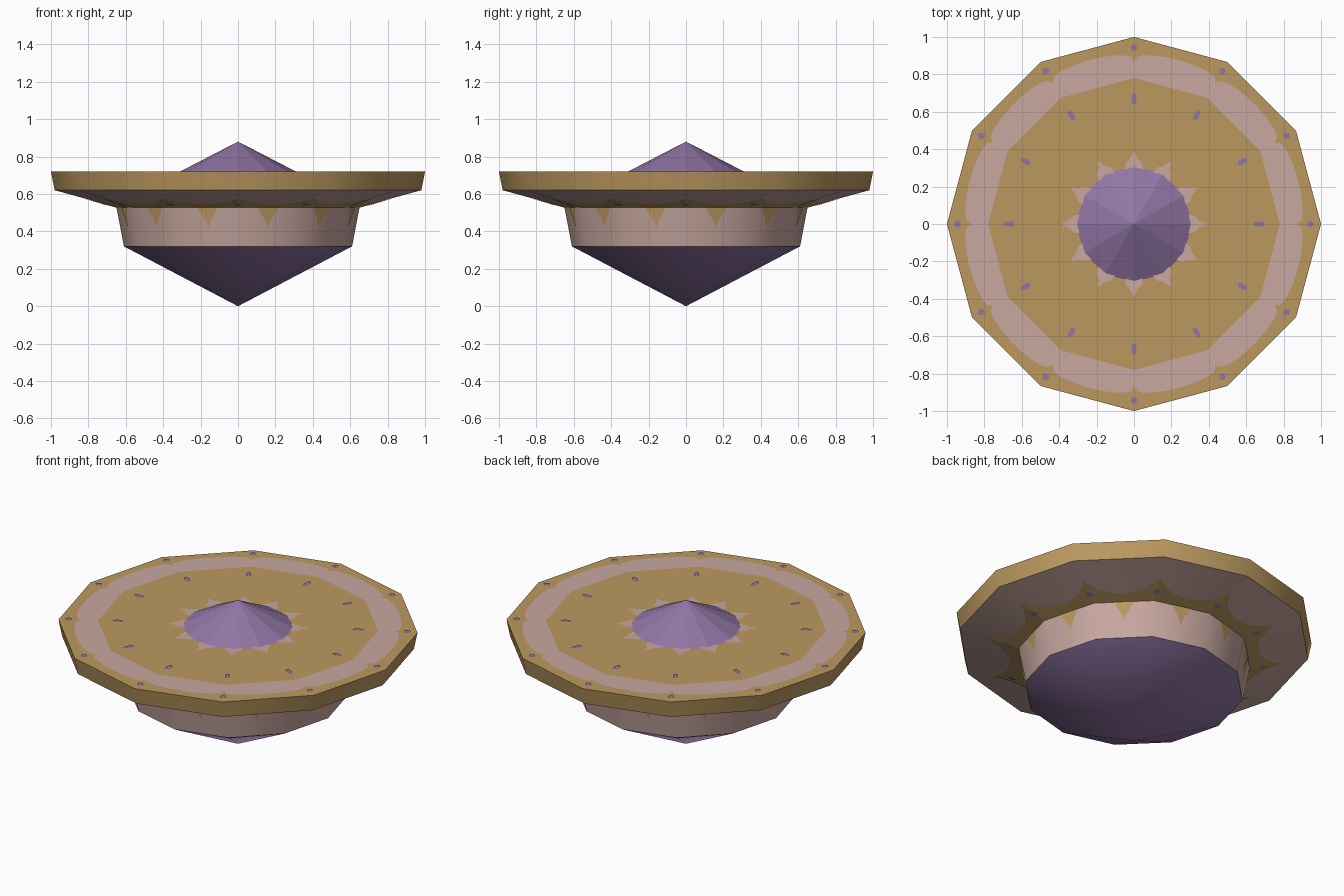
import bpy, bmesh, math

if "Cube" in bpy.data.objects:
    bpy.data.objects.remove(bpy.data.objects["Cube"])

SIDES = 12
STEP = 2 * math.pi / SIDES


def srgb(c):
    return tuple(((v / 255 + 0.055) / 1.055) ** 2.4 for v in c) + (1,)


def material(name, rgb):
    m = bpy.data.materials.new(name)
    m.diffuse_color = srgb(rgb)
    m.use_nodes = True
    m.node_tree.nodes["Principled BSDF"].inputs["Base Color"].default_value = m.diffuse_color
    return m


GOLD = material("gold", (187, 153, 95))
PINK = material("dusty pink", (200, 168, 160))
PURPLE = material("purple", (146, 118, 166))


def finish(name, bm, mats, smooth=False):
    bmesh.ops.remove_doubles(bm, verts=bm.verts, dist=1e-5)
    me = bpy.data.meshes.new(name)
    bm.to_mesh(me)
    bm.free()
    for m in mats:
        me.materials.append(m)
    ob = bpy.data.objects.new(name, me)
    bpy.context.collection.objects.link(ob)
    if smooth:
        bpy.ops.object.select_all(action='DESELECT')
        ob.select_set(True)
        bpy.context.view_layer.objects.active = ob
        bpy.ops.object.shade_smooth_by_angle(angle=math.radians(35))
    return ob


def on_side(seg, u, t, off=0.003):
    """Point on the 12-sided band seg: u counts sides around, t runs along the profile."""
    (r0, z0), (r1, z1) = seg
    dr, dz = r1 - r0, z1 - z0
    n = math.hypot(dr, dz)
    r = r0 + dr * t + off * dz / n
    z = z0 + dz * t - off * dr / n
    r *= math.cos(STEP / 2) / math.cos((u % 1 - 0.5) * STEP)
    return (r * math.cos(u * STEP), r * math.sin(u * STEP), z)


def lathe(name, profile, mats, smooth):
    bm = bmesh.new()
    for i, seg in enumerate(zip(profile, profile[1:])):
        for k in range(SIDES):
            pts = [on_side(seg, k, 0, 0), on_side(seg, k + 1, 0, 0),
                   on_side(seg, k + 1, 1, 0), on_side(seg, k, 1, 0)]
            if seg[0][0] == 0:
                pts.pop(1)
            if seg[1][0] == 0:
                pts.pop()
            f = bm.faces.new([bm.verts.new(p) for p in pts])
            f.material_index = i if len(mats) > 1 else 0
    return finish(name, bm, mats, smooth)


def painted_band(name, seg, lo, hi, mat, n=24):
    """Thin plate on every side, between the curves lo(u) and hi(u)."""
    bm = bmesh.new()
    for k in range(SIDES):
        for i in range(n):
            a, b = i / n, (i + 1) / n
            if max(hi(a) - lo(a), hi(b) - lo(b)) < 1e-5:
                continue
            corners = [(a, lo(a)), (b, lo(b)), (b, hi(b)), (a, hi(a))]
            bm.faces.new([bm.verts.new(on_side(seg, k + u, t)) for u, t in corners])
    return finish(name, bm, [mat])


def painted_dots(name, seg, t, along, around, mat, n=12):
    """Oval dots at every corner; along is in profile units, around in sides."""
    bm = bmesh.new()
    for k in range(SIDES):
        def p(s, i):
            a = 2 * math.pi * i / n
            return bm.verts.new(on_side(seg, k + 1 + s * around * math.sin(a),
                                        t - s * along * math.cos(a), 0.006))
        for i in range(n):
            bm.faces.new([p(0, 0), p(1, i), p(1, i + 1)])
    return finish(name, bm, [mat])


def curve(pts):
    """Straight-line interpolation through (x, y) points."""
    def f(x):
        for (x0, y0), (x1, y1) in zip(pts, pts[1:]):
            if x <= x1:
                return y0 + (y1 - y0) * (x - x0) / (x1 - x0)
        return pts[-1][1]
    return f


def corner(u):
    return min(u, 1 - u)


# Turned dish: pointed base, pink wall, flared underside, gold rim, flat top
profile = [(0, 0), (0.61, 0.32), (0.65, 0.53), (0.98, 0.62), (1.0, 0.72), (0.3, 0.72)]
lathe("dish", profile, [PURPLE, PINK, PINK, GOLD, GOLD], True)

# Centre cone
lathe("centre_cone", [(0.31, 0.72), (0, 0.88)], [PURPLE], False)

wall, under = profile[1:3], profile[2:4]
top = [(1, 0.72), (0, 0.72)]          # t = 1 - radius

# Gold drips on the wall, at the middle of each side
drip = curve([(0, 0.48), (0.05, 0.68), (0.12, 0.84), (0.17, 1)])
painted_band("wall_drips", wall, lambda u: drip(abs(u - 0.5)), lambda u: 1, GOLD)

# Gold pointed collar and dots on the underside
collar = curve([(0, 0.53), (0.06, 0.42), (0.15, 0.32), (0.3, 0.23), (0.5, 0.2)])
painted_band("underside_collar", under, lambda u: 0, lambda u: collar(corner(u)), GOLD)
painted_dots("underside_dots", under, 0.22, 0.06, 0.05, PURPLE)

# Scalloped pink ring on the top
painted_band("top_ring", top,
             lambda u: 0.13 - 0.07 * max(0, math.sin(math.pi * u)) ** 0.4,
             lambda u: 0.22, PINK)

# Pink petals around the cone
petal = curve([(0, 0.39), (0.08, 0.365), (0.12, 0.35), (0.25, 0.338), (0.32, 0.305), (0.33, 0.3)])
painted_band("petals", top, lambda u: 1 - petal(corner(u)), lambda u: 0.7, PINK)

# Purple dots on the top
painted_dots("inner_dots", top, 0.33, 0.03, 0.04, PURPLE)
painted_dots("outer_dots", top, 0.055, 0.018, 0.036, PURPLE)
